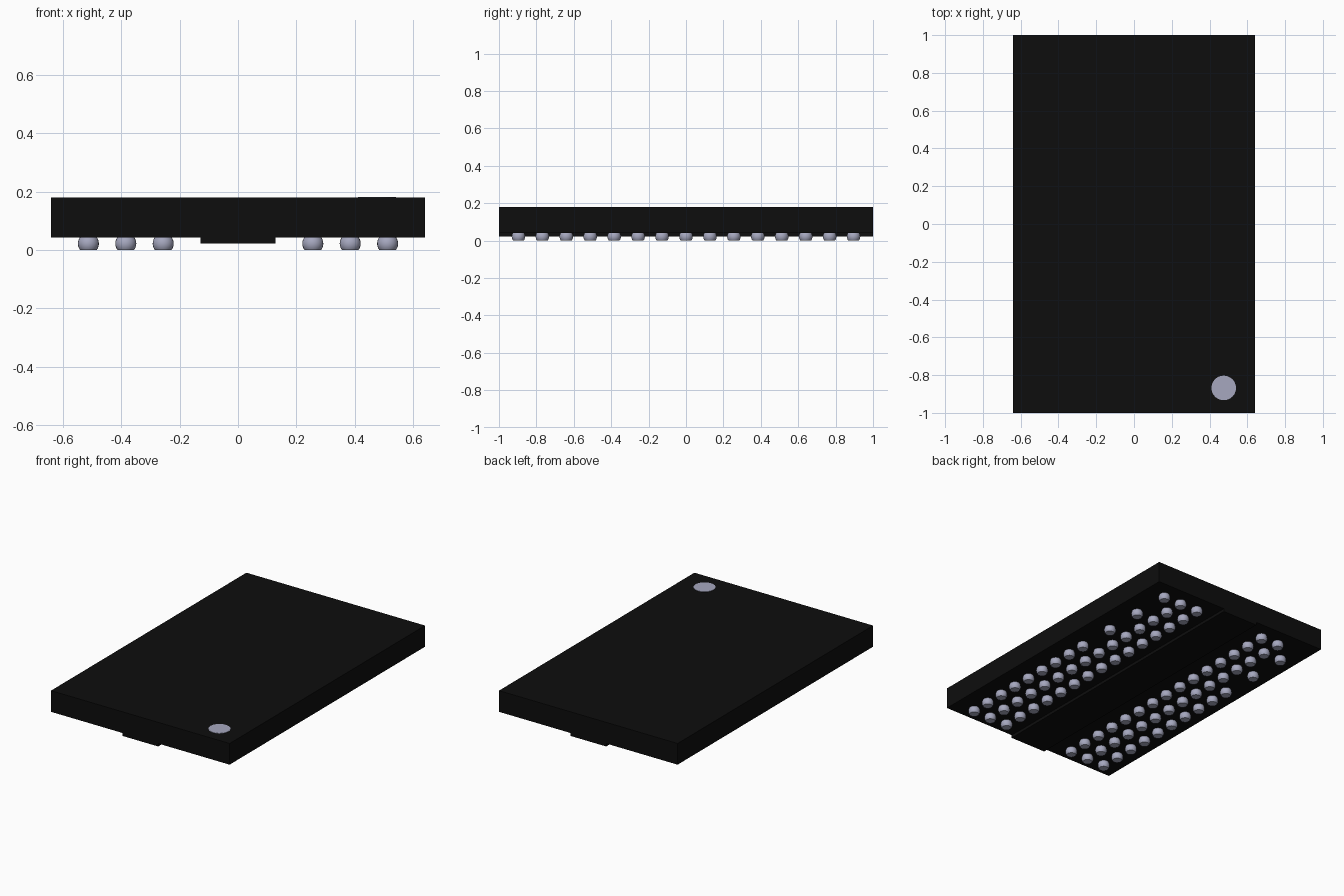
import bpy, bmesh, math
from mathutils import Matrix, Vector

cube = bpy.data.objects.get("Cube")
if cube:
    bpy.data.objects.remove(cube, do_unlink=True)


def material(name, rgb):
    mat = bpy.data.materials.new(name)
    mat.use_nodes = True
    mat.diffuse_color = (*rgb, 1)
    mat.node_tree.nodes["Principled BSDF"].inputs["Base Color"].default_value = (*rgb, 1)
    return mat


black = material("package black", (0.004, 0.004, 0.004))
silver = material("solder silver", (0.38, 0.39, 0.52))


def finish(name, bm, mat):
    mesh = bpy.data.meshes.new(name)
    bm.to_mesh(mesh)
    bm.free()
    mesh.materials.append(mat)
    obj = bpy.data.objects.new(name, mesh)
    bpy.context.collection.objects.link(obj)
    return obj


def box(name, size_x, size_y, z0, z1, mat):
    bm = bmesh.new()
    place = Matrix.Translation((0, 0, (z0 + z1) / 2)) @ Matrix.Diagonal((size_x, size_y, z1 - z0, 1))
    bmesh.ops.create_cube(bm, size=1, matrix=place)
    return finish(name, bm, mat)


# Chip package and the raised strip along its underside
TOP, BOTTOM = 0.179, 0.042
box("package_body", 1.28, 2.0, BOTTOM, TOP, black)
box("underside_strip", 0.256, 2.0, 0.023, BOTTOM, black)

# Round pin-one marker on the top face
bm = bmesh.new()
bmesh.ops.create_cone(bm, cap_ends=True, segments=48, radius1=0.065, radius2=0.065, depth=0.003,
                      matrix=Matrix.Translation((0.475, -0.868, TOP + 0.0005)))
finish("pin_one_marker", bm, silver)

# Solder balls: two banks of three columns, with gaps in the outer columns
PITCH = 0.128
gaps = {(4, 7), (4, 5), (4, 3), (4, 1), (4, -1)}
gaps = {(4, 6), (4, 4), (4, 2), (-4, 7), (-4, 5), (-4, 3)}
bm = bmesh.new()
for col in (-4, -3, -2, 2, 3, 4):
    for row in range(-7, 8):
        if (col, row) not in gaps:
            bmesh.ops.create_uvsphere(bm, u_segments=20, v_segments=14, radius=0.036,
                                      matrix=Matrix.Translation((col * PITCH, row * PITCH, 0.022)))

# Flatten the ball bottoms
cut = bmesh.ops.bisect_plane(bm, geom=bm.verts[:] + bm.edges[:] + bm.faces[:],
                             plane_co=Vector((0, 0, 0)), plane_no=Vector((0, 0, 1)), clear_inner=True)
rim = [e for e in cut["geom_cut"] if isinstance(e, bmesh.types.BMEdge)]
bmesh.ops.holes_fill(bm, edges=rim, sides=0)
bmesh.ops.recalc_face_normals(bm, faces=bm.faces[:])
balls = finish("solder_balls", bm, silver)

bpy.ops.object.select_all(action="DESELECT")
balls.select_set(True)
bpy.context.view_layer.objects.active = balls
bpy.ops.object.shade_smooth_by_angle(angle=math.radians(35))
